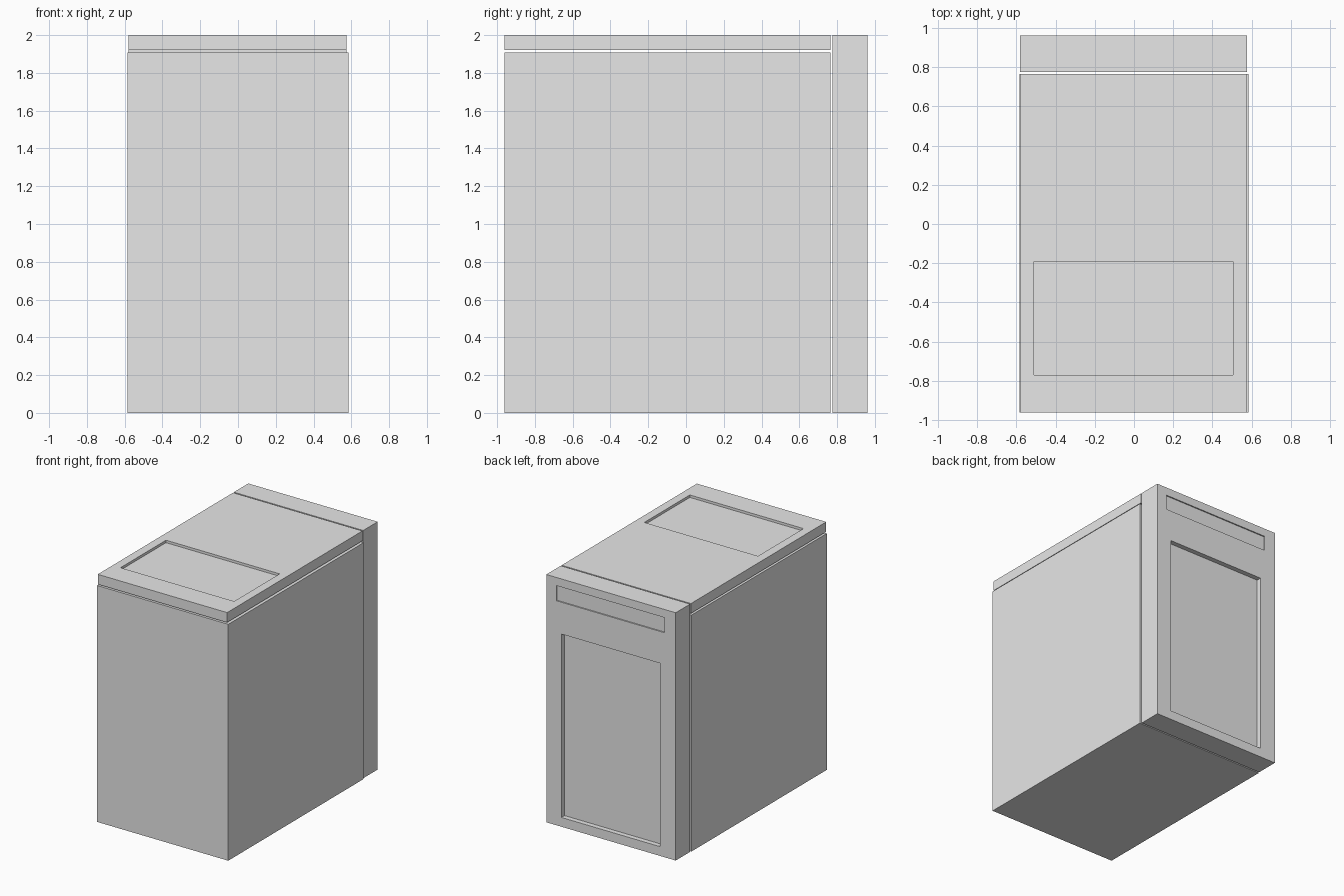
import bpy
from mathutils import Vector

default = bpy.data.objects.get("Cube")
if default:
    bpy.data.objects.remove(default, do_unlink=True)

# One plain grey for the whole model
grey = bpy.data.materials.new("light_grey")
grey.use_nodes = True
grey.diffuse_color = (0.8, 0.8, 0.8, 1)
grey.node_tree.nodes["Principled BSDF"].inputs["Base Color"].default_value = (0.8, 0.8, 0.8, 1)


def box(name, low, high):
    """Box spanning two opposite corners."""
    low, high = Vector(low), Vector(high)
    bpy.ops.mesh.primitive_cube_add(size=1, location=(low + high) / 2)
    obj = bpy.context.object
    obj.name = name
    obj.scale = high - low
    bpy.ops.object.transform_apply(location=False, rotation=False, scale=True)
    obj.data.materials.append(grey)
    return obj


def recess(obj, low, high):
    """Sink a rectangular pocket into a part."""
    cutter = box("recess_cutter", low, high)
    cutter.hide_render = True
    bpy.context.view_layer.objects.active = obj
    mod = obj.modifiers.new("recess", "BOOLEAN")
    mod.operation = "DIFFERENCE"
    mod.solver = "EXACT"
    mod.object = cutter
    bpy.ops.object.modifier_apply(modifier=mod.name)
    bpy.data.objects.remove(cutter, do_unlink=True)


FRONT, BACK, TOP = -0.96, 0.96, 2.0
JOINT = 0.765  # rear end of the body and lid

# Main cabinet body
box("cabinet_body", (-0.585, FRONT, 0), (0.585, JOINT, 1.908))

# Lid with a shallow tray, floating just above the body
lid = box("lid", (-0.58, FRONT, 1.92), (0.575, JOINT, TOP))
recess(lid, (-0.51, -0.77, TOP - 0.02), (0.505, -0.19, TOP + 0.1))

# Rear panel with a large door recess and a shallow strip above it
rear = box("rear_panel", (-0.58, JOINT + 0.011, 0), (0.575, BACK, TOP))
recess(rear, (-0.44, BACK - 0.04, 0.075), (0.44, BACK + 0.1, 1.555))
recess(rear, (-0.48, BACK - 0.01, 1.812), (0.485, BACK + 0.1, 1.934))
